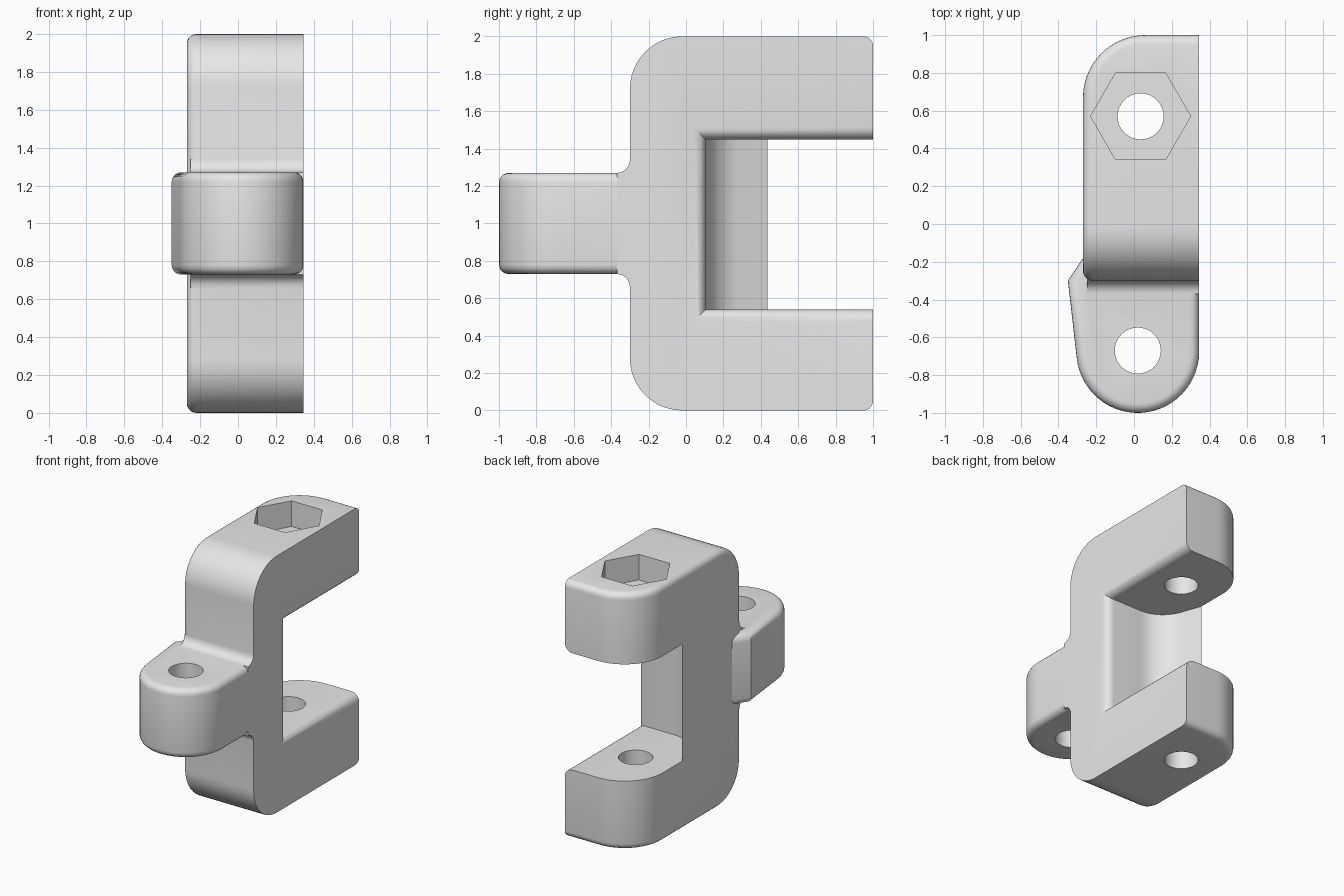
import bpy, bmesh
from math import radians, cos, sin
from mathutils import Vector

if "Cube" in bpy.data.objects:
    bpy.data.objects.remove(bpy.data.objects["Cube"])

LEFT, RIGHT, HEIGHT = -0.27, 0.345, 2.0

grey = bpy.data.materials.new("plain_grey")
grey.use_nodes = True
grey.diffuse_color = (0.8, 0.8, 0.8, 1)
grey.node_tree.nodes["Principled BSDF"].inputs["Base Color"].default_value = (0.8, 0.8, 0.8, 1)


def arc(cx, cy, r, start, end, n=12):
    """Points along an arc, angles in degrees."""
    angles = [radians(start + (end - start) * i / n) for i in range(n + 1)]
    return [(cx + r * cos(a), cy + r * sin(a)) for a in angles]


def prism(name, outline, low, high, axis="Z"):
    """Extrude a closed outline: XY outline along Z, or YZ outline along X."""
    bm = bmesh.new()
    place = (lambda p: (p[0], p[1], low)) if axis == "Z" else (lambda p: (low, p[0], p[1]))
    face = bm.faces.new([bm.verts.new(place(p)) for p in outline])
    moved = bmesh.ops.extrude_face_region(bm, geom=[face])["geom"]
    step = Vector((0, 0, high - low)) if axis == "Z" else Vector((high - low, 0, 0))
    bmesh.ops.translate(bm, vec=step, verts=[v for v in moved if isinstance(v, bmesh.types.BMVert)])
    bmesh.ops.recalc_face_normals(bm, faces=bm.faces)
    mesh = bpy.data.meshes.new(name)
    bm.to_mesh(mesh)
    bm.free()
    mesh.materials.append(grey)
    obj = bpy.data.objects.new(name, mesh)
    bpy.context.collection.objects.link(obj)
    return obj


def round_edges(obj, rule, radius, segments):
    """Round the sharp edges whose two end points satisfy the rule."""
    bm = bmesh.new()
    bm.from_mesh(obj.data)
    edges = [e for e in bm.edges if len(e.link_faces) == 2
             and e.calc_face_angle(0) > 0.8 and rule(e.verts[0].co, e.verts[1].co)]
    bmesh.ops.bevel(bm, geom=edges, offset=radius, offset_type="OFFSET", segments=segments,
                    profile=0.5, affect="EDGES", clamp_overlap=False)
    bm.to_mesh(obj.data)
    bm.free()


def combine(target, tool, operation):
    """Apply a boolean and discard the tool."""
    mod = target.modifiers.new("combine", "BOOLEAN")
    mod.operation, mod.object, mod.solver = operation, tool, "EXACT"
    bpy.context.view_layer.objects.active = target
    bpy.ops.object.modifier_apply(modifier=mod.name)
    bpy.data.objects.remove(tool)


# Body block, with two large front curves in side profile
side = ([(1, 0), (1, HEIGHT)] + arc(-0.02, HEIGHT - 0.28, 0.28, 90, 180)
        + arc(-0.02, 0.28, 0.28, 180, 270))
body = prism("bracket_body", side, LEFT, RIGHT, "X")
round_edges(body, lambda a, b: max(a.x, b.x) < LEFT + 0.01 and min(a.y, b.y) > 0.99, 0.33, 14)
round_edges(body, lambda a, b: min(a.x, b.x) < RIGHT - 0.01, 0.05, 5)

# Slot between the two arms, with a curved inner wall
plan = ([(0.6, 0.105)] + arc(0.025, 0.355, 0.25, 270, 200)
        + [(-0.306, 0.535), (-0.6, 0.535), (-0.6, 1.3), (0.6, 1.3)])
combine(body, prism("slot_cutter", plan, 0.54, 1.45), "DIFFERENCE")
round_edges(body, lambda a, b: all(p.x > RIGHT - 0.002 and p.y > 0.1 and 0.53 < p.z < 1.46
                                   for p in (a, b)), 0.065, 5)

# Front tab with rounded end and rims
plan = (arc(0.02, -0.675, 0.325, 0, -174, 28)
        + [(-0.35, -0.3), (LEFT, -0.18), (-0.22, -0.1), (0.25, -0.1), (RIGHT, -0.2)])
tab = prism("front_tab", plan, 0.73, 1.27)
round_edges(tab, lambda a, b: abs(a.z - b.z) < 0.01, 0.05, 5)

# Concave blend where the tab meets the body
blend = ([(-0.2, 0.66)] + arc(-0.37, 0.66, 0.07, 0, 90, 6)
         + arc(-0.37, 1.34, 0.07, 270, 360, 6) + [(-0.2, 1.34)])
combine(body, tab, "UNION")
combine(body, prism("tab_blend", blend, LEFT + 0.02, RIGHT, "X"), "UNION")

# Pin holes and the hexagonal nut pocket
for x, y in ((0.035, 0.57), (0.02, -0.67)):
    combine(body, prism("pin_cutter", arc(x, y, 0.122, 0, 348.75, 31), -0.1, 2.1), "DIFFERENCE")
combine(body, prism("nut_cutter", arc(0.035, 0.57, 0.265, 0, 300, 5), 1.8, 2.1), "DIFFERENCE")

# Smooth shading with crisp edges
bpy.ops.object.select_all(action="DESELECT")
body.select_set(True)
bpy.context.view_layer.objects.active = body
bpy.ops.object.shade_smooth_by_angle(angle=radians(30))
